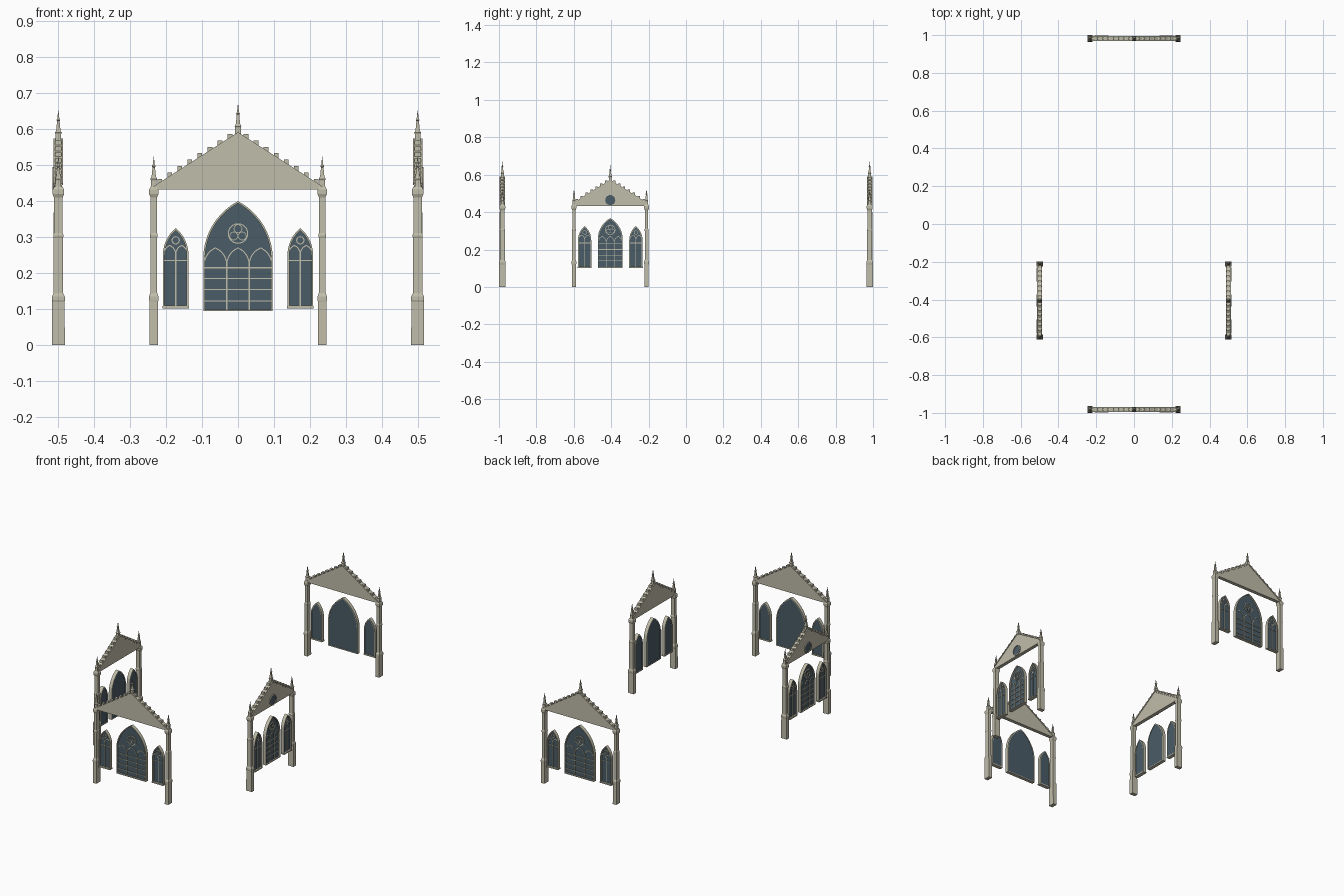
import bpy, bmesh, math
from mathutils import Vector

cube = bpy.data.objects.get("Cube")
if cube:
    bpy.data.objects.remove(cube)


def material(name, rgb):
    m = bpy.data.materials.new(name)
    m.use_nodes = True
    m.diffuse_color = (*rgb, 1)
    m.node_tree.nodes["Principled BSDF"].inputs["Base Color"].default_value = (*rgb, 1)
    return m


STONE = material("pale stone", (0.53, 0.51, 0.40))
GLASS = material("slate blue glass", (0.07, 0.11, 0.135))


# Geometry helpers: each facade is drawn in x/z, facing -y
def prism(bm, pts, y0, y1):
    """Extrude an outline from y0 to y1."""
    a = [bm.verts.new((x, y0, z)) for x, z in pts]
    b = [bm.verts.new((x, y1, z)) for x, z in pts]
    bm.faces.new(a)
    bm.faces.new(b[::-1])
    for i in range(len(pts)):
        j = (i + 1) % len(pts)
        bm.faces.new((a[j], a[i], b[i], b[j]))


def box(bm, x, z0, z1, hw, y0, y1):
    prism(bm, [(x - hw, z0), (x + hw, z0), (x + hw, z1), (x - hw, z1)], y0, y1)


def strip(bm, pts, width, y0, y1, closed=False):
    """Sweep a flat bar along a path with mitred corners."""
    p = [Vector(q) for q in pts]
    n, rings = len(p), []
    for i in range(n):
        prev = p[i - 1] if closed or i else p[i]
        nxt = p[(i + 1) % n] if closed or i < n - 1 else p[i]
        d0, d1 = p[i] - prev, nxt - p[i]
        d0 = (d0 if d0.length else d1).normalized()
        d1 = (d1 if d1.length else d0).normalized()
        n0, n1 = Vector((-d0.y, d0.x)), Vector((-d1.y, d1.x))
        m = (n0 + n1).normalized()
        m *= width / 2 / max(m.dot(n0), 0.4)
        rings.append([bm.verts.new((q.x, y, q.y)) for q, y in
                      ((p[i] + m, y0), (p[i] - m, y0), (p[i] - m, y1), (p[i] + m, y1))])
    for i in range(n if closed else n - 1):
        a, b = rings[i], rings[(i + 1) % n]
        for k in range(4):
            bm.faces.new((a[k], a[(k + 1) % 4], b[(k + 1) % 4], b[k]))
    if not closed:
        bm.faces.new(rings[0])
        bm.faces.new(rings[-1])


def loft(bm, x, sections):
    """Stack rectangular sections (height, half width, half depth)."""
    rings = [[bm.verts.new((x + sx * w, sy * d, z)) for sx, sy in
              ((-1, -1), (1, -1), (1, 1), (-1, 1))] for z, w, d in sections]
    for a, b in zip(rings, rings[1:]):
        for k in range(4):
            bm.faces.new((a[k], a[(k + 1) % 4], b[(k + 1) % 4], b[k]))
    bm.faces.new(rings[0])
    bm.faces.new(rings[-1])


def arch(x, hw, spring, apex, steps=10):
    """Pointed arch from right springing to left springing."""
    h = apex - spring
    r = (hw * hw + h * h) / (2 * hw)
    end = math.atan2(h, r - hw)
    right = [(hw - r + r * math.cos(end * i / steps), spring + r * math.sin(end * i / steps))
             for i in range(steps + 1)]
    return [(x + u, z) for u, z in right] + [(x - u, z) for u, z in right[-2::-1]]


def circle(x, z, r, n=24):
    return [(x + r * math.cos(math.tau * i / n), z + r * math.sin(math.tau * i / n))
            for i in range(n)]


def finish(bm, name, mat):
    bmesh.ops.recalc_face_normals(bm, faces=bm.faces)
    me = bpy.data.meshes.new(name)
    bm.to_mesh(me)
    bm.free()
    me.materials.append(mat)
    return me


def window(stone, glass, x, hw, base, spring, apex, lights, head, rose_z, rose_r, bars):
    """Glass, frame and tracery of one pointed window."""
    outline = [(x - hw, base), (x + hw, base)] + arch(x, hw, spring, apex)
    prism(glass, outline, -0.006, 0.004)
    strip(stone, outline, 0.005, -0.014, 0.006, True)
    front, back = -0.010, -0.004
    step = 2 * hw / lights
    for i in range(lights):
        cx = x - hw + step * (i + 0.5)
        strip(stone, arch(cx, step / 2, head - step * 0.75, head, 6), 0.003, front, back)
        if i:
            box(stone, cx - step / 2, base, head - step * 0.7, 0.0017, front, back)
    for z in bars:
        box(stone, x, z - 0.0015, z + 0.0015, hw, front, back)
    # Rose with three small foils
    strip(stone, circle(x, rose_z, rose_r), 0.003, front, back, True)
    if rose_r > 0.02:
        for k in range(3):
            a = math.pi / 2 + math.tau * k / 3
            strip(stone, circle(x + 0.5 * rose_r * math.cos(a), rose_z + 0.5 * rose_r * math.sin(a),
                                rose_r * 0.42, 12), 0.002, front, back, True)


PIER = [(0, .0115, .018), (.12, .0115, .0175), (.125, .013, .018), (.135, .013, .018),
        (.145, .0095, .013), (.298, .0095, .013), (.302, .011, .014), (.306, .011, .014),
        (.312, .0088, .012), (.41, .0088, .012), (.42, .013, .016), (.432, .013, .016),
        (.44, .009, .012)]
PINNACLE = [(0, .008, .008), (.02, .008, .008), (.024, .0095, .0095), (.03, .006, .006),
            (.056, .0035, .0035), (.059, .0055, .0055), (.063, .0028, .0028), (.086, .0004, .0004)]


def facade(name, half, base, apex, crockets, main, side, oculus):
    """Meshes of one facade: piers, pinnacles, gable, crockets, windows."""
    parts = {}
    piers, pins, wall, copes, knobs, stone, glass = [bmesh.new() for _ in range(7)]
    for s in (-1, 1):
        loft(piers, s * half, PIER)
        loft(pins, s * half, [(z + .438, w, d) for z, w, d in PINNACLE])
        for k in range(crockets):
            t = (k + 0.6) / (crockets + 0.4)
            z = base + (apex - base) * t
            box(knobs, s * half * (1 - t), z - 0.008, z + 0.013, 0.0065, -0.009, 0.009)
    loft(pins, 0, [(z + apex - .004, w, d) for z, w, d in PINNACLE])

    # Gable wall with sloping coping
    prism(wall, [(-half, 0.432), (half, 0.432), (half, base), (0, apex), (-half, base)], -0.011, 0.010)
    strip(copes, [(-half, base), (0, apex), (half, base)], 0.006, -0.014, 0.013)

    # Windows: a wide one between two narrow ones
    window(stone, glass, 0, *main)
    offset, *spec = side
    for s in (-1, 1):
        window(stone, glass, s * offset, *spec)
        box(stone, s * offset, 0.102, 0.109, 0.037, -0.016, 0.006)
    if oculus:
        prism(glass, circle(0, oculus, 0.028), -0.013, -0.010)
        strip(stone, circle(0, oculus, 0.029), 0.004, -0.016, -0.010, True)

    for part, bm in (("piers", piers), ("pinnacles", pins), ("gable_wall", wall), ("coping", copes),
                     ("crockets", knobs), ("window_tracery", stone), ("window_glass", glass)):
        parts[part] = finish(bm, f"{name}_{part}", GLASS if part == "window_glass" else STONE)
    return parts


wide = facade("wide", 0.234, 0.438, 0.588, 8,
              (0.094, 0.097, 0.24, 0.397, 3, 0.27, 0.31, 0.027, (0.123, 0.154, 0.185, 0.215)),
              (0.173, 0.033, 0.107, 0.25, 0.322, 2, 0.277, 0.291, 0.010, (0.235,)), None)
narrow = facade("narrow", 0.194, 0.448, 0.570, 7,
                (0.064, 0.105, 0.255, 0.365, 3, 0.27, 0.305, 0.026, (0.14, 0.17, 0.2, 0.23)),
                (0.137, 0.033, 0.107, 0.25, 0.322, 2, 0.277, 0.291, 0.010, (0.235,)), 0.464)

# Place the four facades, each facing outward
for name, parts, x, y, turn in (("front", wide, 0, -0.982, 0), ("back", wide, 0, 0.982, 180),
                                ("left", narrow, 0.499, -0.405, 90),
                                ("right", narrow, -0.499, -0.405, -90)):
    for part, me in parts.items():
        ob = bpy.data.objects.new(f"{name}_{part}", me)
        ob.location = (x, y, 0)
        ob.rotation_euler.z = math.radians(turn)
        bpy.context.collection.objects.link(ob)
